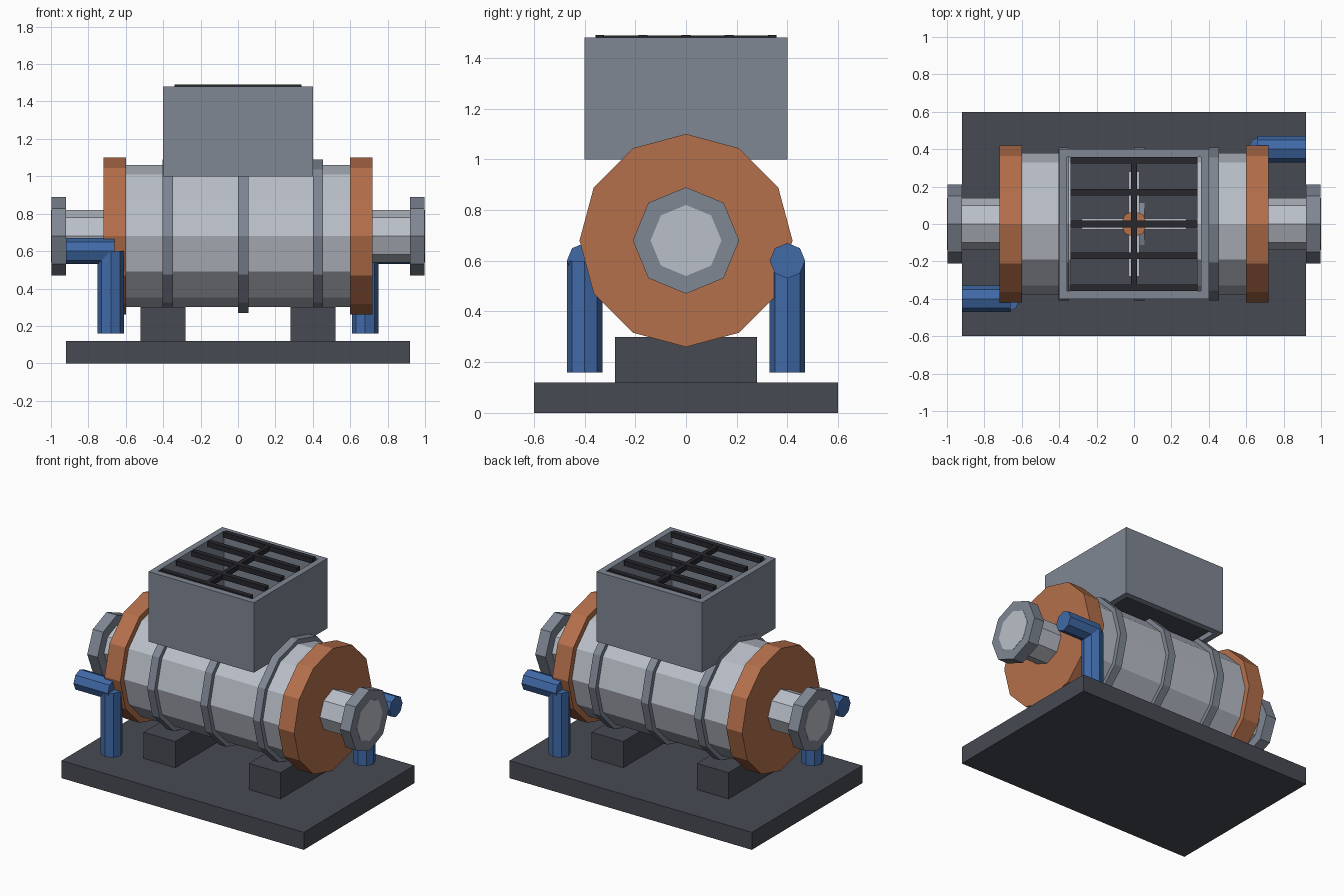
import bpy
import bmesh
from math import pi
from mathutils import Matrix, Vector

if "Cube" in bpy.data.objects:
    bpy.data.objects.remove(bpy.data.objects["Cube"], do_unlink=True)


def material(name, rgb):
    mat = bpy.data.materials.new(name)
    mat.use_nodes = True
    mat.diffuse_color = (*rgb, 1)
    mat.node_tree.nodes["Principled BSDF"].inputs["Base Color"].default_value = (*rgb, 1)
    return mat


STEEL = material("light steel", (0.49, 0.52, 0.58))
GREY = material("blue grey", (0.215, 0.245, 0.295))
ORANGE = material("copper orange", (0.46, 0.16, 0.07))
DARK = material("dark grey", (0.062, 0.068, 0.086))
BLUE = material("pipe blue", (0.052, 0.145, 0.39))
BLACK = material("grate black", (0.02, 0.02, 0.026))


def finish(bm, name, mat):
    bmesh.ops.recalc_face_normals(bm, faces=bm.faces)
    mesh = bpy.data.meshes.new(name)
    bm.to_mesh(mesh)
    bm.free()
    mesh.materials.append(mat)
    obj = bpy.data.objects.new(name, mesh)
    bpy.context.collection.objects.link(obj)
    return obj


def box(name, low, high, mat):
    low, high = Vector(low), Vector(high)
    bm = bmesh.new()
    bmesh.ops.create_cube(bm, size=1)
    bmesh.ops.scale(bm, vec=high - low, verts=bm.verts)
    bmesh.ops.translate(bm, vec=(low + high) / 2, verts=bm.verts)
    return finish(bm, name, mat)


def drum(name, start, end, radius, sides, mat):
    """Prism with flat ends running from start to end along x or z."""
    start, end = Vector(start), Vector(end)
    bm = bmesh.new()
    turn = Matrix.Rotation(pi / 2, 4, "Y") if start.x != end.x else Matrix()
    bmesh.ops.create_cone(bm, cap_ends=True, segments=sides, radius1=radius, radius2=radius,
                          depth=(end - start).length,
                          matrix=Matrix.Translation((start + end) / 2) @ turn)
    return finish(bm, name, mat)


AXIS = 0.68    # height of the drum axis

# Base plate and feet
box("base_plate", (-0.92, -0.6, 0), (0.92, 0.6, 0.12), DARK)
for side, x in (("right", -0.4), ("left", 0.4)):
    box(side + "_foot", (x - 0.12, -0.28, 0.12), (x + 0.12, 0.28, 0.3), DARK)

# Drum body with three bands
drum("drum_body", (-0.62, 0, AXIS), (0.62, 0, AXIS), 0.38, 12, STEEL)
for name, x in (("right", -0.375), ("middle", 0.0275), ("left", 0.4275)):
    drum(name + "_band", (x - 0.0275, 0, AXIS), (x + 0.0275, 0, AXIS), 0.41, 12, GREY)

# End caps, shafts and couplings, and the bent pipes at opposite corners
for name, s in (("right", -1), ("left", 1)):
    drum(name + "_end_cap", (s * 0.6, 0, AXIS), (s * 0.72, 0, AXIS), 0.42, 12, ORANGE)
    drum(name + "_shaft", (s * 0.7, 0, AXIS), (s, 0, AXIS), 0.14, 8, STEEL)
    drum(name + "_coupling", (s * 0.92, 0, AXIS), (s * 0.998, 0, AXIS), 0.21, 8, GREY)
    drum(name + "_pipe_riser", (s * 0.68, s * 0.4, 0.16), (s * 0.68, s * 0.4, 0.6), 0.07, 8, BLUE)
    drum(name + "_pipe_outlet", (s * 0.66, s * 0.4, 0.6), (s * 0.92, s * 0.4, 0.6), 0.07, 8, BLUE)

# Open hopper: a square frame extruded upwards
bm = bmesh.new()
bmesh.ops.create_grid(bm, x_segments=1, y_segments=1, size=0.4,
                      matrix=Matrix.Translation((0, 0, 1)))
opening = bm.faces[:]
bmesh.ops.inset_region(bm, faces=opening, thickness=0.06, use_boundary=True)
bmesh.ops.delete(bm, geom=opening, context="FACES")
extruded = bmesh.ops.extrude_face_region(bm, geom=bm.faces[:], use_keep_orig=True)["geom"]
bmesh.ops.translate(bm, vec=(0, 0, 0.48),
                    verts=[v for v in extruded if isinstance(v, bmesh.types.BMVert)])
finish(bm, "hopper", GREY)
box("hopper_floor", (-0.34, -0.34, 1.02), (0.34, 0.34, 1.06), DARK)

# Rotor inside the hopper
box("rotor_blade_across", (-0.28, -0.03, 1.1), (0.28, 0.03, 1.14), STEEL)
box("rotor_blade_along", (-0.03, -0.28, 1.1), (0.03, 0.28, 1.14), STEEL)
drum("rotor_hub", (0, 0, 1.06), (0, 0, 1.18), 0.07, 8, ORANGE)

# Grate over the hopper mouth
for i in range(5):
    y = -0.34 + i * 0.17
    box(f"grate_bar_{i + 1}", (-0.34, y - 0.0175, 1.455), (0.34, y + 0.0175, 1.49), BLACK)
box("grate_cross_bar", (-0.015, -0.34, 1.455), (0.015, 0.34, 1.489), BLACK)
